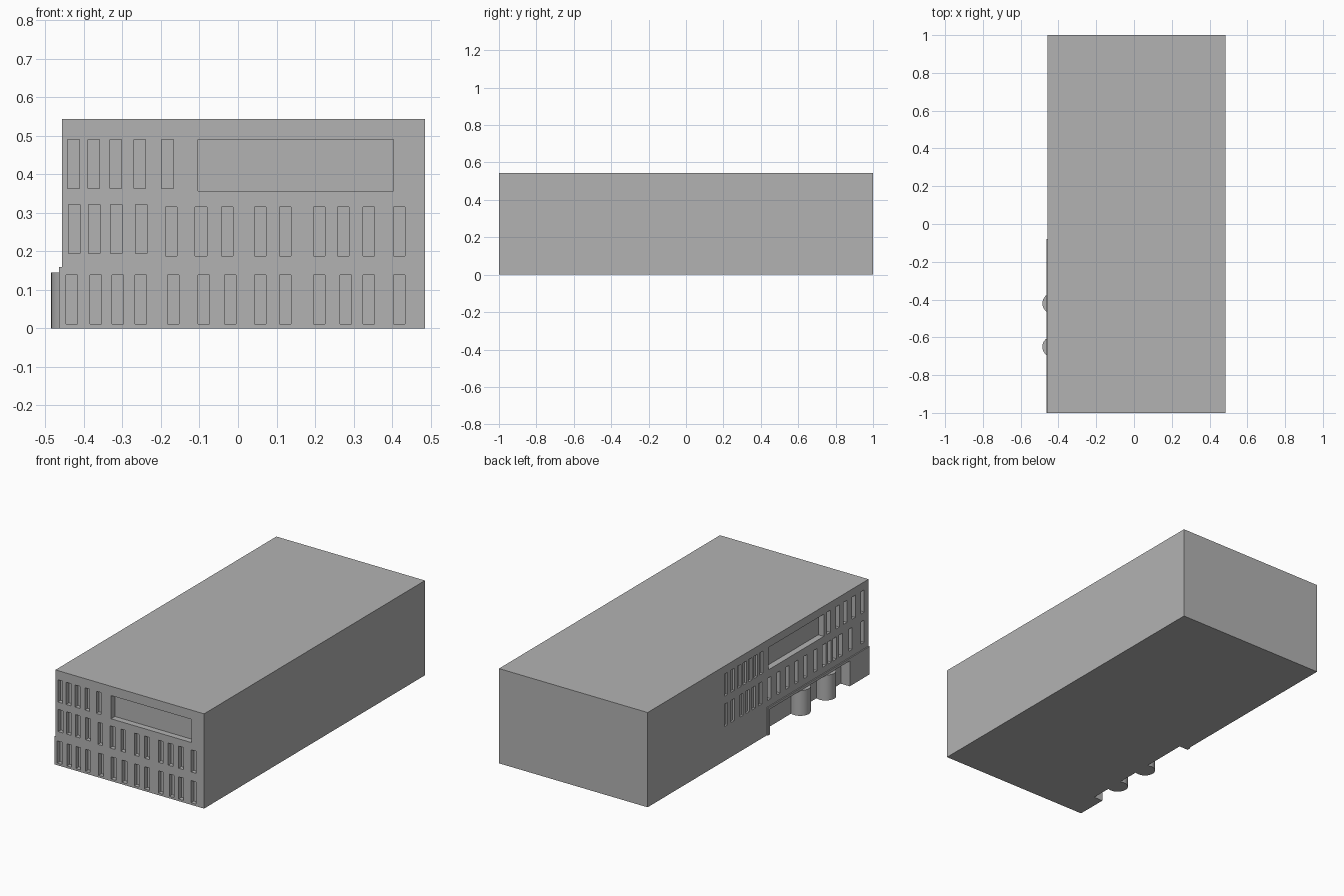
import bpy
import bmesh
from mathutils import Matrix, Vector

default_cube = bpy.data.objects.get("Cube")
if default_cube:
    bpy.data.objects.remove(default_cube, do_unlink=True)

concrete = bpy.data.materials.new("concrete grey")
concrete.use_nodes = True
GREY = (0.45, 0.45, 0.45, 1)
concrete.diffuse_color = GREY
concrete.node_tree.nodes["Principled BSDF"].inputs["Base Color"].default_value = GREY


def add_box(bm, low, high):
    low, high = Vector(low), Vector(high)
    size = high - low
    matrix = Matrix.Translation((low + high) / 2) @ Matrix.Diagonal((*size, 1))
    bmesh.ops.create_cube(bm, size=1, matrix=matrix)


def make_object(name, bm):
    mesh = bpy.data.meshes.new(name)
    bm.to_mesh(mesh)
    bm.free()
    mesh.materials.append(concrete)
    obj = bpy.data.objects.new(name, mesh)
    bpy.context.collection.objects.link(obj)
    return obj


def make_box(name, low, high):
    bm = bmesh.new()
    add_box(bm, low, high)
    return make_object(name, bm)


FRONT, SIDE, RIGHT, TOP = -1, -0.457, 0.485, 0.543
OUT = 0.02          # how far cutters stick out of the walls
WIDTH = 0.03
HEIGHT = 0.127


def front_cut(bm, x0, x1, z0, z1, depth):
    add_box(bm, (x0, FRONT - OUT, z0), (x1, FRONT + depth, z1))


def side_cut(bm, y0, y1, z0, z1, depth):
    add_box(bm, (SIDE - OUT, y0, z0), (SIDE + depth, y1, z1))


# Main block
building = make_box("building_block", (SIDE, FRONT, 0), (RIGHT, 1, TOP))
cuts = bmesh.new()

# Front windows: three rows, centre x and sill height
upper = [-0.427, -0.374, -0.317, -0.255, -0.183]
middle = [-0.425, -0.373, -0.316, -0.251, -0.173, -0.096, -0.028,
          0.058, 0.123, 0.211, 0.273, 0.339, 0.418]
lower = [-0.431, -0.369, -0.312, -0.252, -0.168, -0.089, -0.02,
         0.058, 0.123, 0.211, 0.28, 0.339, 0.418]
for row, sill in ((upper, 0.363), (middle, 0.188), (lower, 0.012)):
    for x in row:
        lift = 0.006 if row is middle and x < -0.2 else 0
        front_cut(cuts, x - WIDTH / 2, x + WIDTH / 2,
                  sill + lift, sill + lift + HEIGHT, 0.025)

# Long recessed panels on the front and the side
front_cut(cuts, -0.104, 0.404, 0.357, 0.49, 0.035)
side_cut(cuts, -0.595, -0.095, 0.37, 0.497, 0.035)

# Side windows: shallow towards the rear, deep towards the front
side_upper = [0.29, 0.23, 0.17, 0.12, 0.07, 0.02, -0.03,
              -0.64, -0.72, -0.79, -0.865, -0.945]
side_middle = [0.29, 0.23, 0.15, 0.095, 0.04, -0.02, -0.1, -0.185, -0.267,
               -0.348, -0.43, -0.52, -0.6, -0.647, -0.695, -0.747,
               -0.837, -0.945]
for row, sill in ((side_upper, 0.37), (side_middle, 0.197)):
    for y in row:
        depth = 0.012 if y > -0.09 else 0.025
        side_cut(cuts, y - WIDTH / 2, y + WIDTH / 2, sill, sill + HEIGHT, depth)

# Entrance recess, open at the ground
PORCH_REAR, PORCH_FRONT, PORCH_TOP = -0.1, -0.82, 0.145
side_cut(cuts, PORCH_FRONT, PORCH_REAR, -OUT, PORCH_TOP, 0.05)

# Cut all openings out of the block
cutter = make_object("openings_cutter", cuts)
cutter.hide_render = True
boolean = building.modifiers.new("openings", 'BOOLEAN')
boolean.operation = 'DIFFERENCE'
boolean.solver = 'EXACT'
boolean.object = cutter
bpy.context.view_layer.objects.active = building
bpy.ops.object.modifier_apply(modifier=boolean.name)
bpy.data.objects.remove(cutter, do_unlink=True)

# Thin facing around the entrance
FACE = SIDE - 0.007
LEDGE = 0.16
make_box("entrance_post", (FACE, PORCH_REAR, 0), (SIDE, -0.08, LEDGE))
make_box("entrance_lintel", (FACE, PORCH_FRONT, PORCH_TOP), (SIDE, PORCH_REAR, LEDGE))
make_box("entrance_wall", (FACE, FRONT, 0), (SIDE, PORCH_FRONT, LEDGE))

# Round entrance columns
for name, y in (("front_column", -0.65), ("rear_column", -0.42)):
    bm = bmesh.new()
    bmesh.ops.create_cone(bm, cap_ends=True, segments=32, radius1=0.055,
                          radius2=0.055, depth=PORCH_TOP,
                          matrix=Matrix.Translation((-0.43, y, PORCH_TOP / 2)))
    column = make_object(name, bm)
    bpy.ops.object.select_all(action='DESELECT')
    column.select_set(True)
    bpy.context.view_layer.objects.active = column
    bpy.ops.object.shade_smooth_by_angle()
